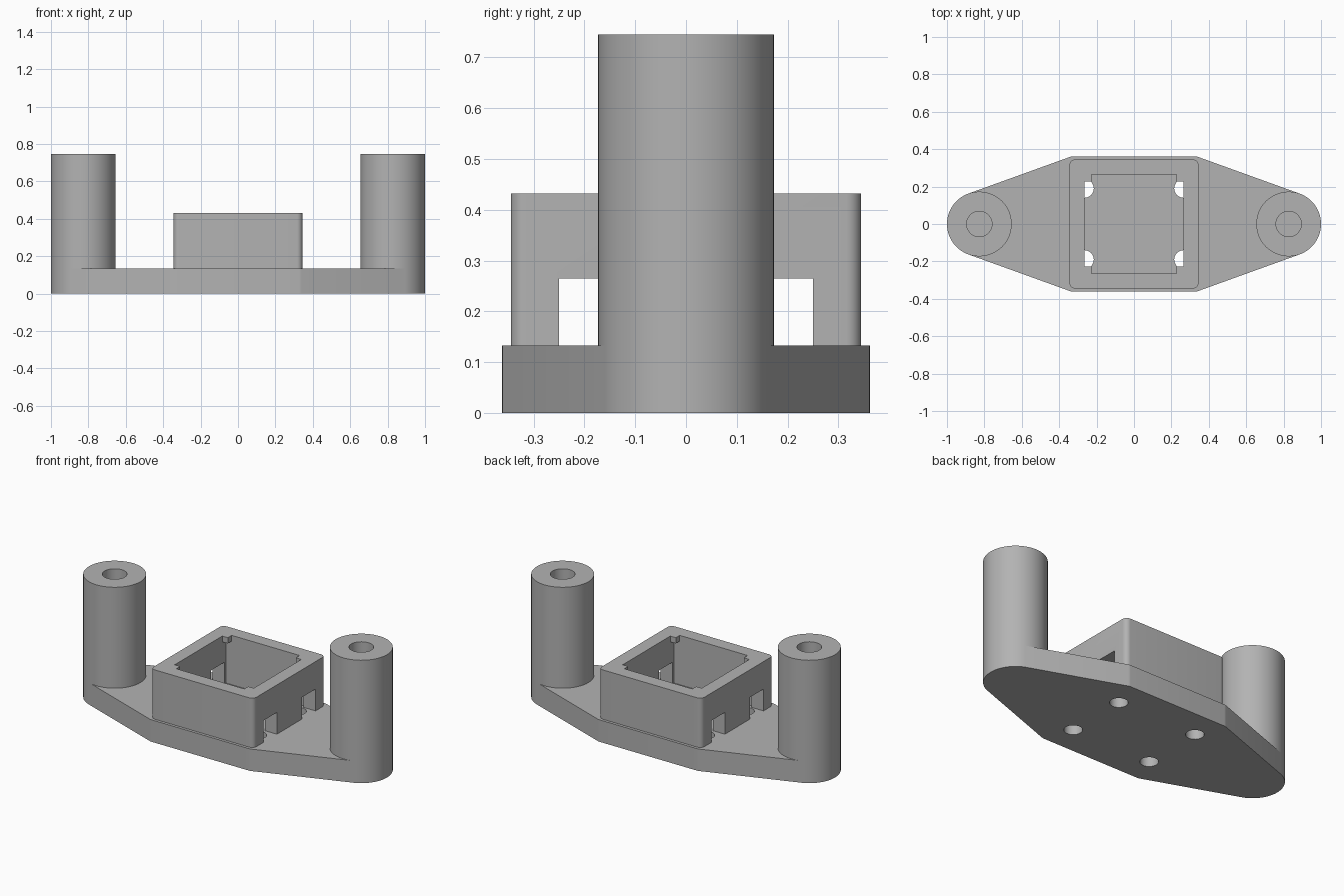
import bpy, bmesh
from math import cos, sin, tau, radians
from mathutils import Vector
from mathutils.geometry import convex_hull_2d

cube = bpy.data.objects.get("Cube")
if cube:
    bpy.data.objects.remove(cube, do_unlink=True)

grey = bpy.data.materials.new("plain grey")
grey.use_nodes = True
grey.diffuse_color = (0.45, 0.45, 0.45, 1)
grey.node_tree.nodes["Principled BSDF"].inputs["Base Color"].default_value = (0.45, 0.45, 0.45, 1)

BASE_TOP = 0.133
BOX_TOP = 0.432
POST_TOP = 0.745
POST_X, POST_R, BORE_R = 0.827, 0.173, 0.068
INNER = 0.265                 # half width of the socket cavity
HOLE_Y, HOLE_R = 0.19, 0.05
SIGNS = [(sx, sy) for sx in (-1, 1) for sy in (-1, 1)]


def circle(x, y, r, n=64):
    return [Vector((x + r * cos(tau * i / n), y + r * sin(tau * i / n))) for i in range(n)]


def hull(points):
    return [points[i] for i in convex_hull_2d(points)]


def rounded_corners(half, r):
    c = half - r
    return [p for sx, sy in SIGNS for p in circle(sx * c, sy * c, r, 32)]


def rect(x, y, hx, hy):
    return [Vector((x + a * hx, y + b * hy)) for a, b in ((-1, -1), (1, -1), (1, 1), (-1, 1))]


def prism(name, outlines, z0, z1):
    """Extrude one or more separate outlines upward into a solid."""
    bm = bmesh.new()
    for outline in outlines:
        low = [bm.verts.new((p.x, p.y, z0)) for p in outline]
        high = [bm.verts.new((p.x, p.y, z1)) for p in outline]
        bm.faces.new(low[::-1])
        bm.faces.new(high)
        for i in range(len(low)):
            j = (i + 1) % len(low)
            bm.faces.new((low[i], low[j], high[j], high[i]))
    bmesh.ops.recalc_face_normals(bm, faces=bm.faces)
    mesh = bpy.data.meshes.new(name)
    bm.to_mesh(mesh)
    bm.free()
    mesh.materials.append(grey)
    obj = bpy.data.objects.new(name, mesh)
    bpy.context.collection.objects.link(obj)
    return obj


def activate(obj):
    bpy.ops.object.select_all(action='DESELECT')
    obj.select_set(True)
    bpy.context.view_layer.objects.active = obj


def cut(obj, outlines, z0, z1):
    cutter = prism("cutter", outlines, z0, z1)
    cutter.hide_render = True
    mod = obj.modifiers.new("cut", 'BOOLEAN')
    mod.operation, mod.solver, mod.object = 'DIFFERENCE', 'EXACT', cutter
    activate(obj)
    bpy.ops.object.modifier_apply(modifier=mod.name)
    bpy.data.objects.remove(cutter, do_unlink=True)


def smooth(obj):
    activate(obj)
    bpy.ops.object.shade_smooth_by_angle(angle=radians(30))


# Base plate: tapered outline around both posts and the socket, with four holes
outline = hull(circle(-POST_X, 0, POST_R) + circle(POST_X, 0, POST_R)
               + rounded_corners(0.362, 0.035))
base = prism("base_plate", [outline], 0, BASE_TOP)
cut(base, [circle(sx * INNER, sy * HOLE_Y, HOLE_R, 32) for sx, sy in SIGNS], -0.1, 0.3)
smooth(base)

# Hollow posts at both ends
for side, sx in (("left", 1), ("right", -1)):
    post = prism(side + "_post", [circle(sx * POST_X, 0, POST_R)], BASE_TOP, POST_TOP)
    cut(post, [circle(sx * POST_X, 0, BORE_R, 32)], 0, 1)
    smooth(post)

# Square socket wall with cavity and two notches in each side wall
socket = prism("socket_wall", [hull(rounded_corners(0.345, 0.03))], BASE_TOP, BOX_TOP)
cut(socket, [rect(0, 0, INNER, INNER)], 0, 1)
cut(socket, [rect(sx * 0.3, sy * 0.185, 0.1, 0.065) for sx, sy in SIGNS], 0, 0.265)
smooth(socket)

# Small retaining tabs in the top corners of the cavity
t = 0.0185
prism("corner_tabs", [rect(sx * (INNER - t), sy * (INNER - t), t, t) for sx, sy in SIGNS],
      BOX_TOP - 0.035, BOX_TOP)
